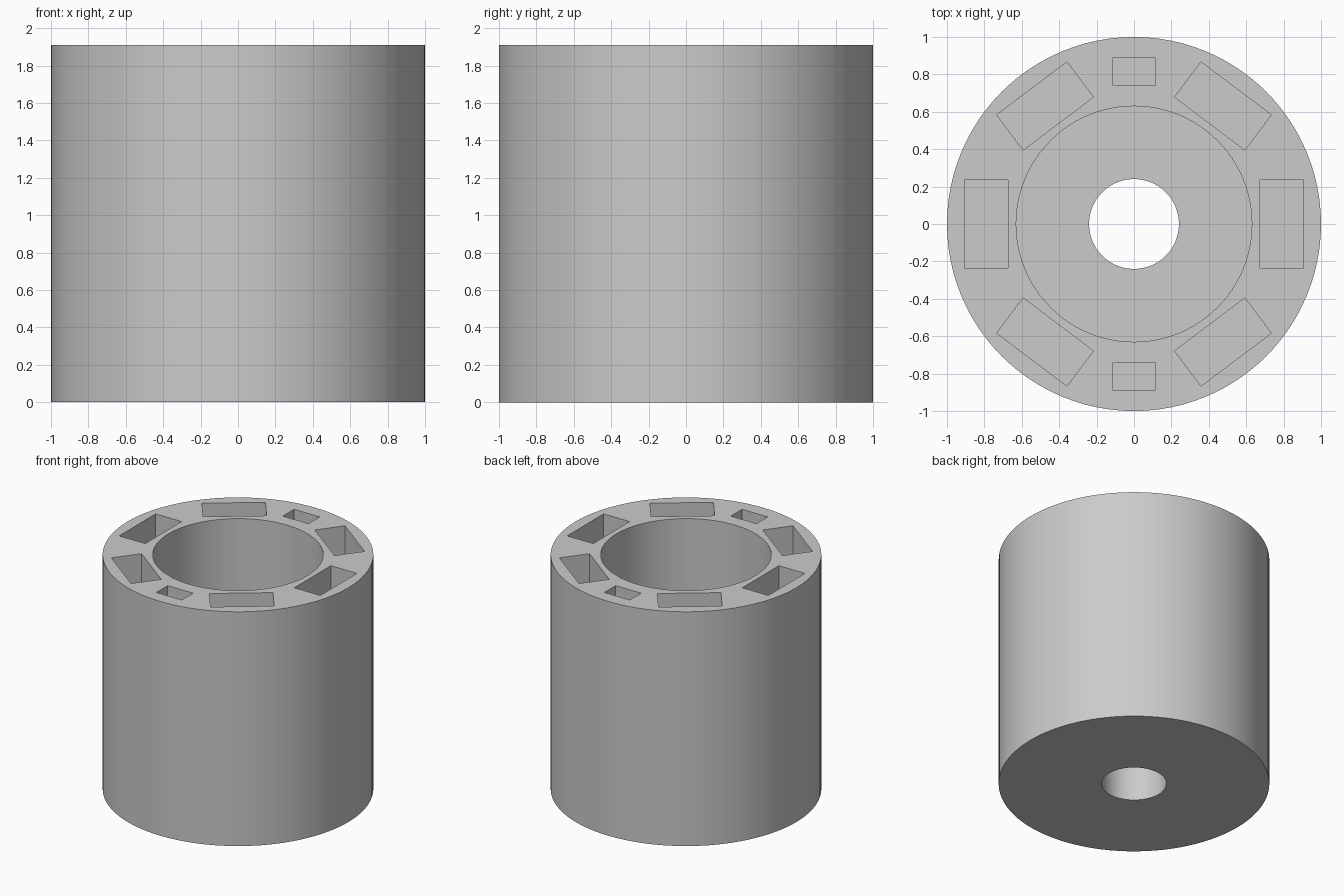
import bpy, bmesh
from math import cos, sin, pi, radians
from mathutils import Matrix

HEIGHT = 1.91
BORE_FLOOR = 0.38
POCKET_FLOOR = 0.2
SEGMENTS = 96

cube = bpy.data.objects.get("Cube")
if cube:
    bpy.data.objects.remove(cube, do_unlink=True)


def make_object(name, bm):
    bmesh.ops.recalc_face_normals(bm, faces=bm.faces)
    mesh = bpy.data.meshes.new(name)
    bm.to_mesh(mesh)
    bm.free()
    obj = bpy.data.objects.new(name, mesh)
    bpy.context.collection.objects.link(obj)
    return obj


def lathe(name, profile):
    """Revolve a closed (radius, height) profile around z."""
    bm = bmesh.new()
    rings = []
    for r, z in profile:
        angles = [2 * pi * i / SEGMENTS for i in range(SEGMENTS)]
        rings.append([bm.verts.new((r * cos(a), r * sin(a), z)) for a in angles])
    for k, ring in enumerate(rings):
        upper = rings[(k + 1) % len(rings)]
        for i in range(SEGMENTS):
            j = (i + 1) % SEGMENTS
            bm.faces.new((ring[i], ring[j], upper[j], upper[i]))
    return make_object(name, bm)


grey = bpy.data.materials.new("light_grey")
grey.use_nodes = True
grey.diffuse_color = (0.6, 0.6, 0.6, 1)
grey.node_tree.nodes["Principled BSDF"].inputs["Base Color"].default_value = (0.6, 0.6, 0.6, 1)

# Cylinder with a wide bore that steps down to a narrow hole in the base
body = lathe("cylinder_body", [
    (1, 0), (1, HEIGHT), (0.63, HEIGHT),
    (0.63, BORE_FLOOR), (0.24, BORE_FLOOR), (0.24, 0),
])
body.data.materials.append(grey)

# Ring of blind rectangular pockets: angle, centre radius, depth across, width
large = [(a, 0.79, 0.235, 0.47) for a in (0, 53, 127, 180, 233, 307)]
small = [(a, 0.815, 0.145, 0.23) for a in (90, 270)]
bm = bmesh.new()
depth = HEIGHT - POCKET_FLOOR + 0.1
for angle, radius, across, width in large + small:
    matrix = (Matrix.Rotation(radians(angle), 4, "Z")
              @ Matrix.Translation((radius, 0, POCKET_FLOOR + depth / 2))
              @ Matrix.Diagonal((across, width, depth, 1)))
    bmesh.ops.create_cube(bm, size=1, matrix=matrix)
cutter = make_object("pocket_cutter", bm)
cutter.hide_render = True
cutter.data.materials.append(grey)

cut = body.modifiers.new("pockets", "BOOLEAN")
cut.operation = "DIFFERENCE"
cut.solver = "EXACT"
cut.object = cutter

# Apply the cut, then shade the round walls smooth with sharp rims
bpy.ops.object.select_all(action="DESELECT")
body.select_set(True)
bpy.context.view_layer.objects.active = body
bpy.ops.object.modifier_apply(modifier=cut.name)
bpy.data.objects.remove(cutter, do_unlink=True)
bpy.ops.object.shade_smooth_by_angle(angle=radians(30))
